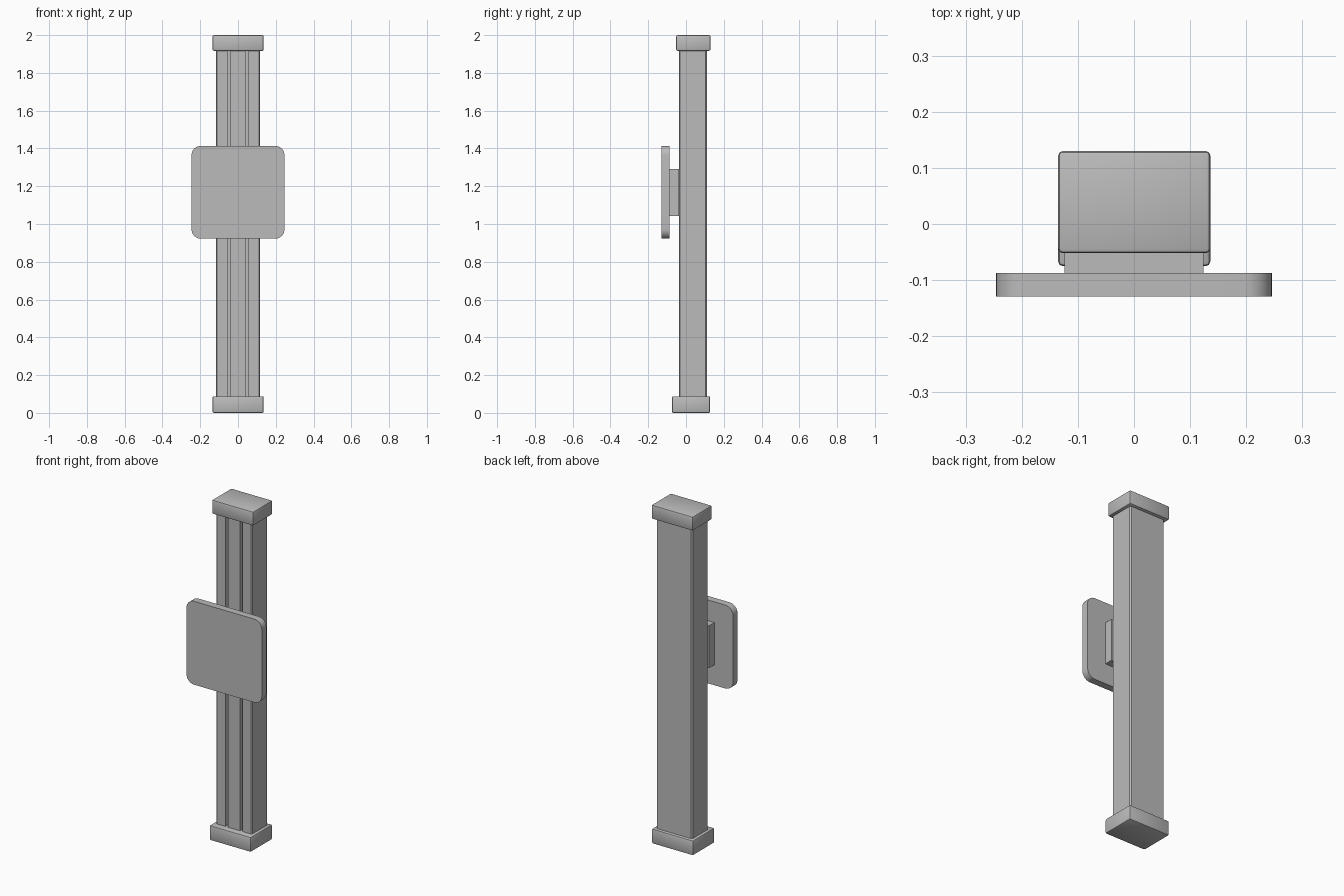
import bpy, bmesh
from mathutils import Vector

old = bpy.data.objects.get("Cube")
if old:
    bpy.data.objects.remove(old, do_unlink=True)

grey = bpy.data.materials.new("light grey")
grey.use_nodes = True
colour = (0.5, 0.5, 0.5, 1)
grey.diffuse_color = colour
grey.node_tree.nodes["Principled BSDF"].inputs["Base Color"].default_value = colour


def finish(name, bm):
    bmesh.ops.recalc_face_normals(bm, faces=bm.faces[:])
    mesh = bpy.data.meshes.new(name)
    bm.to_mesh(mesh)
    bm.free()
    mesh.materials.append(grey)
    obj = bpy.data.objects.new(name, mesh)
    bpy.context.collection.objects.link(obj)
    return obj


def box_mesh(low, high):
    low, high = Vector(low), Vector(high)
    bm = bmesh.new()
    bmesh.ops.create_cube(bm, size=1)
    bmesh.ops.scale(bm, vec=high - low, verts=bm.verts[:])
    bmesh.ops.translate(bm, vec=(low + high) / 2, verts=bm.verts[:])
    return bm


def smooth(obj):
    bpy.ops.object.select_all(action="DESELECT")
    obj.select_set(True)
    bpy.context.view_layer.objects.active = obj
    bpy.ops.object.shade_smooth_by_angle()


# Grooved rail: cross-section extruded upward
FRONT, BACK, HALF, FLOOR, BEVEL = -0.038, 0.11, 0.117, -0.01, 0.006
section = [(-HALF, FRONT + BEVEL), (BEVEL - HALF, FRONT)]
for middle in (-0.048, 0.048):
    a, b = middle - 0.008, middle + 0.008
    section += [(a, FRONT), (a, FLOOR), (b, FLOOR), (b, FRONT)]
section += [(HALF - BEVEL, FRONT), (HALF, FRONT + BEVEL),
            (HALF, BACK - BEVEL), (HALF - BEVEL, BACK),
            (BEVEL - HALF, BACK), (-HALF, BACK - BEVEL)]
bm = bmesh.new()
face = bm.faces.new([bm.verts.new((x, y, 0.05)) for x, y in section])
top = bmesh.ops.extrude_face_region(bm, geom=[face])["geom"]
bmesh.ops.translate(bm, vec=(0, 0, 1.9),
                    verts=[v for v in top if isinstance(v, bmesh.types.BMVert)])
finish("rail", bm)

# End caps with softened edges
for name, low, high in (
        ("bottom_cap", (-0.135, -0.075, 0), (0.136, 0.128, 0.088)),
        ("top_cap", (-0.135, -0.052, 1.917), (0.136, 0.13, 2))):
    bm = box_mesh(low, high)
    bmesh.ops.bevel(bm, geom=bm.edges[:], offset=0.008, segments=2,
                    profile=0.5, affect="EDGES")
    smooth(finish(name, bm))

# Sliding carriage on the rail
finish("carriage", box_mesh((-0.124, -0.09, 1.042), (0.124, -0.036, 1.292)))

# Square plate with rounded corners
bm = box_mesh((-0.246, -0.129, 0.922), (0.246, -0.087, 1.414))
corners = [e for e in bm.edges
           if abs(e.verts[0].co.y - e.verts[1].co.y) > 0.01]
bmesh.ops.bevel(bm, geom=corners, offset=0.05, segments=8,
                profile=0.5, affect="EDGES")
smooth(finish("mounting_plate", bm))
